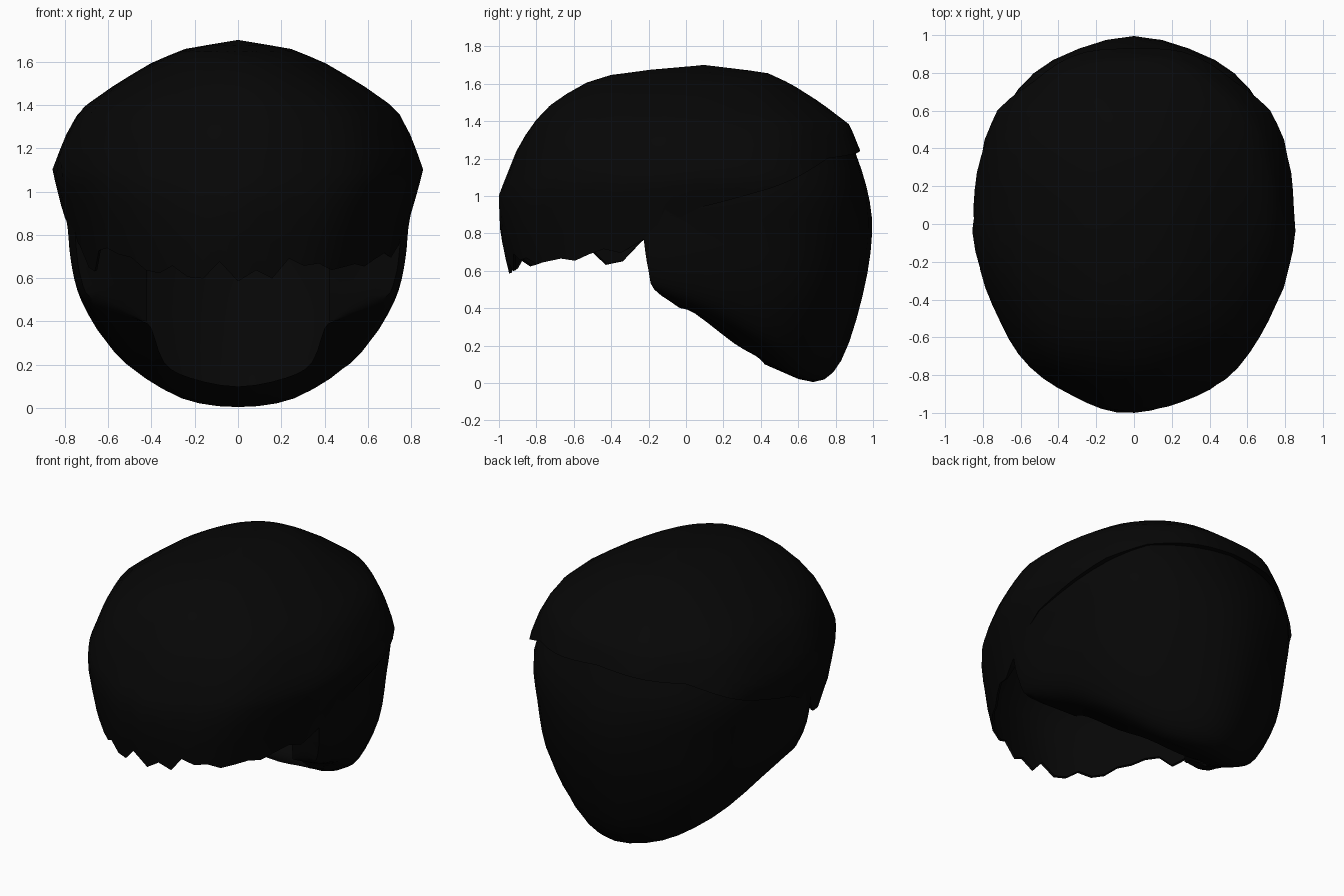
import bpy, bmesh, math, random
from mathutils import Vector

if "Cube" in bpy.data.objects:
    bpy.data.objects.remove(bpy.data.objects["Cube"])

random.seed(4)
black = bpy.data.materials.new("soft black")
black.diffuse_color = (0.002, 0.002, 0.002, 1)
black.use_nodes = True
black.node_tree.nodes["Principled BSDF"].inputs["Base Color"].default_value = black.diffuse_color


def lerp_table(table, key):
    """Linear lookup in rows of (key, value...)."""
    for a, b in zip(table, table[1:]):
        if key <= b[0]:
            t = (key - a[0]) / (b[0] - a[0])
            return [p + (q - p) * t for p, q in zip(a[1:], b[1:])]
    return list(table[-1][1:])


def smooth_path(pts, steps):
    """Catmull-Rom curve through the points."""
    p = [pts[0] * 2 - pts[1]] + pts + [pts[-1] * 2 - pts[-2]]
    out = []
    for i in range(1, len(p) - 2):
        a, b, c, d = p[i - 1:i + 3]
        for k in range(steps):
            t = k / steps
            out.append(0.5 * (2 * b + (c - a) * t + (2 * a - 5 * b + 4 * c - d) * t * t
                              + (3 * b - a - 3 * c + d) * t ** 3))
    return out + [pts[-1]]


def skin(name, columns, closed):
    """Join columns of points into a smooth sheet."""
    bm = bmesh.new()
    grid = [[bm.verts.new(p) for p in col] for col in columns]
    n = len(grid)
    for i in range(n if closed else n - 1):
        a, b = grid[i], grid[(i + 1) % n]
        for k in range(len(a) - 1):
            bm.faces.new((a[k], a[k + 1], b[k + 1], b[k]))
    bmesh.ops.remove_doubles(bm, verts=bm.verts, dist=0.0005)
    bmesh.ops.recalc_face_normals(bm, faces=bm.faces)
    # turn the sheet outward if needed
    mid = Vector((0, 0.05, 0.9))
    if sum(f.calc_area() * f.normal.dot(f.calc_center_median() - mid) for f in bm.faces) < 0:
        bmesh.ops.reverse_faces(bm, faces=bm.faces)
    me = bpy.data.meshes.new(name)
    bm.to_mesh(me)
    bm.free()
    me.materials.append(black)
    ob = bpy.data.objects.new(name, me)
    bpy.context.collection.objects.link(ob)
    bpy.ops.object.select_all(action='DESELECT')
    ob.select_set(True)
    bpy.context.view_layer.objects.active = ob
    bpy.ops.object.shade_smooth_by_angle(angle=math.radians(45))
    return ob


# Crown and fringe: depth below top, half width, front y, back y
crown = [(0, 0, 0.1, 0.1), (0.04, 0.24, -0.36, 0.43), (0.10, 0.39, -0.55, 0.56),
         (0.20, 0.56, -0.71, 0.72), (0.32, 0.73, -0.82, 0.88), (0.45, 0.80, -0.895, 0.935),
         (0.60, 0.855, -0.955, 0.98), (0.70, 0.83, -0.995, 0.98), (0.90, 0.775, -0.99, 0.99),
         (1.15, 0.73, -0.94, 0.96)]
# Hem height by angle from the front
hem = [(0, 0.63), (25, 0.66), (45, 0.71), (65, 0.67), (75, 0.77), (90, 0.94),
       (115, 1.05), (140, 1.20), (180, 1.25)]
depths = [(i, row[0]) for i, row in enumerate(crown)]
ranks = [(row[0], i) for i, row in enumerate(crown)]

columns = []
COLS, ROWS = 64, 14
for i in range(COLS):
    ang = 2 * math.pi * i / COLS
    deg = abs((math.degrees(ang) + 180) % 360 - 180)
    z_end = lerp_table(hem, deg)[0]
    if deg < 70:
        z_end += random.choice((-0.045, 0, 0.04))      # ragged fringe tips
    last = lerp_table(ranks, 1.7 - z_end)[0]
    s, c = math.sin(ang), math.cos(ang)
    s = math.copysign(abs(s) ** 0.94, s)
    c = math.copysign(abs(c) ** 0.94, c)
    col = []
    for k in range(ROWS + 1):
        d = lerp_table(depths, last * k / ROWS)[0]
        w, f, b = lerp_table(crown, d)
        mid = 0.08
        wave = 1 + 0.008 * math.sin(9 * ang + d * 3) * min(1, d * 3)
        y = mid + c * (f - mid) * wave if c > 0 else mid - c * (b - mid) * wave
        col.append(Vector((s * w * wave, max(-1, min(1, y)), 1.7 - d)))
    # tuck the side and back edges inward
    tuck = 0.05 if deg > 72 else 0.015
    e = col[-1]
    col.append(Vector((e.x * (1 - tuck), e.y * (1 - tuck), e.z + 0.005)))
    columns.append(col)
skin("crown_and_fringe", columns, True)

# Nape and side hair: columns from the back centre to the temple,
# each running down the outside and curling under to the neck
half = [
    [(0, .87, 1.33), (0, .965, 1.05), (0, .995, .8), (0, .945, .47), (0, .83, .12),
     (0, .68, .005), (0, .42, .1)],
    [(.38, .78, 1.33), (.43, .86, 1.05), (.41, .86, .78), (.38, .80, .45), (.31, .71, .15),
     (.26, .59, .045), (.22, .38, .14)],
    [(.61, .54, 1.33), (.68, .61, 1.05), (.655, .61, .78), (.62, .58, .48), (.54, .49, .24),
     (.46, .42, .18), (.34, .26, .21)],
    [(.72, .2, 1.33), (.79, .25, 1.05), (.765, .24, .8), (.745, .22, .62), (.69, .18, .43),
     (.59, .12, .36), (.4, .05, .37)],
    [(.72, -.19, 1.3), (.78, -.22, 1.05), (.755, -.23, .85), (.745, -.22, .72),
     (.725, -.2, .6), (.67, -.17, .5), (.44, -.03, .4)],
]
half = [[Vector(p) for p in col] for col in half]
# inward-facing temple edge
half.append([Vector((0.42, -0.08 + 0.05 * k / 6, p.z)) for k, p in enumerate(half[-1])])
mirrored = [[Vector((-p.x, p.y, p.z)) for p in col] for col in reversed(half[1:])]
full = [smooth_path(col, 3) for col in mirrored + half]
rows = [smooth_path(list(r), 3) for r in zip(*full)]
for r in rows:
    for p in r:
        p.y = min(p.y, 1)
        p.z = max(p.z, 0)
skin("nape_and_side_hair", rows, False)
